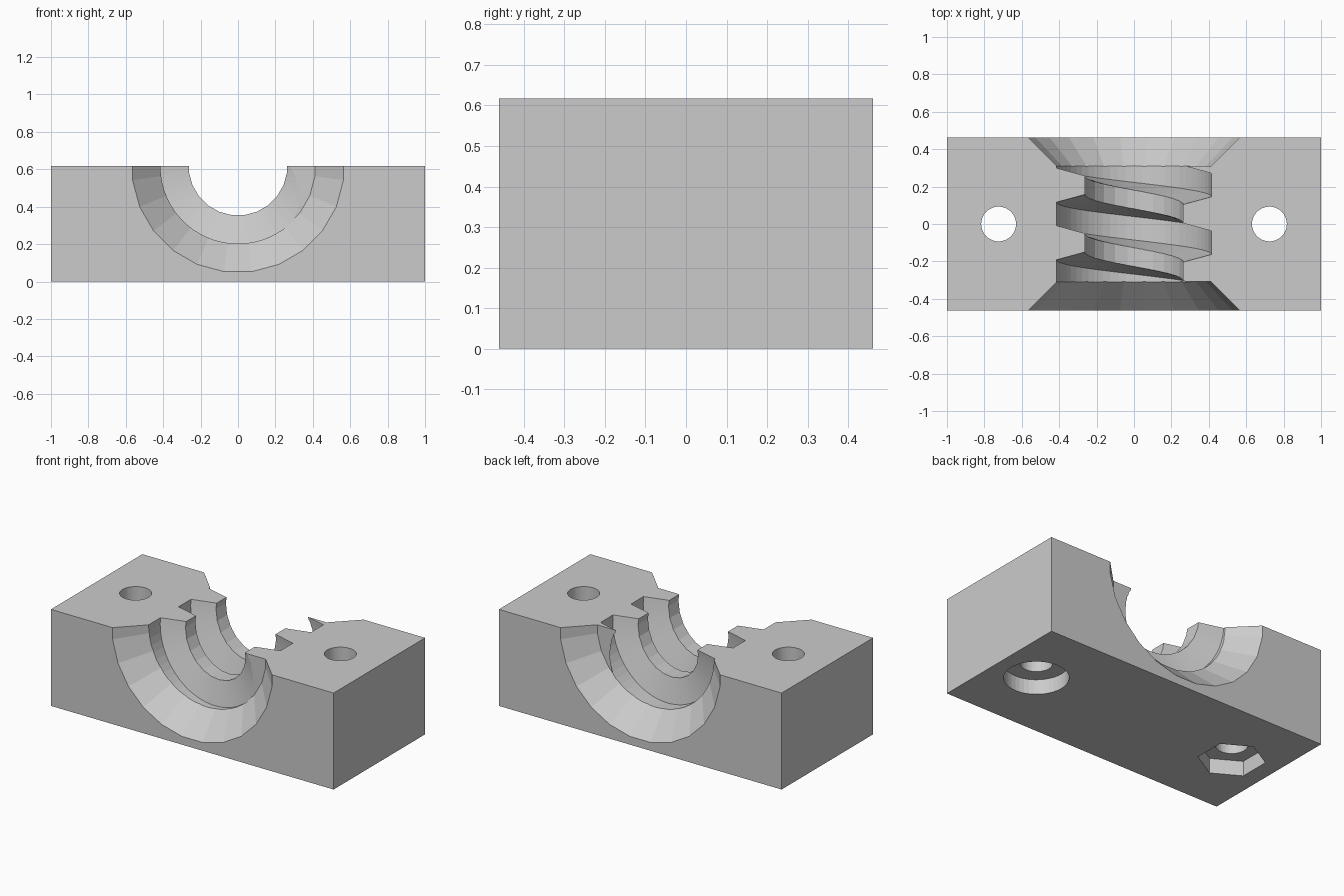
import bpy, bmesh
from math import cos, sin, pi

cube = bpy.data.objects.get("Cube")
if cube:
    bpy.data.objects.remove(cube, do_unlink=True)

WIDTH, DEPTH, HEIGHT = 2.0, 0.924, 0.617
PITCH = 0.308
BORE_R, ROOT_R = 0.264, 0.415
HOLE_X, HOLE_R = 0.724, 0.093
RECESS = 0.095

grey = bpy.data.materials.new("plain grey")
grey.use_nodes = True
colour = (0.6, 0.6, 0.6, 1)
grey.diffuse_color = colour
grey.node_tree.nodes["Principled BSDF"].inputs["Base Color"].default_value = colour


def loft(name, rings):
    """Closed solid skinned through a list of equal-sized point rings."""
    bm = bmesh.new()
    loops = [[bm.verts.new(p) for p in ring] for ring in rings]
    n = len(loops[0])
    for a, b in zip(loops, loops[1:]):
        for i in range(n):
            j = (i + 1) % n
            bm.faces.new((a[i], a[j], b[j], b[i]))
    bm.faces.new(loops[0])
    bm.faces.new(loops[-1])
    bmesh.ops.recalc_face_normals(bm, faces=bm.faces)
    mesh = bpy.data.meshes.new(name)
    bm.to_mesh(mesh)
    bm.free()
    mesh.materials.append(grey)
    obj = bpy.data.objects.new(name, mesh)
    bpy.context.collection.objects.link(obj)
    return obj


def ring_along_y(r, y, n=24):
    angles = [2 * pi * (i + 0.5) / n for i in range(n)]
    return [(r * cos(a), y, HEIGHT + r * sin(a)) for a in angles]


def ring_along_z(x, r, z, n):
    angles = [2 * pi * i / n for i in range(n)]
    return [(x + r * sin(a), r * cos(a), z) for a in angles]


def upright(name, x, r, z0, z1, n=40):
    return loft(name, [ring_along_z(x, r, z, n) for z in (z0, z1)])


def thread_section(turn):
    """Trapezoid groove section at a given turn of the helix."""
    a = 2 * pi * turn
    y = 0.054 - PITCH * turn
    profile = [(0.2, -0.1215), (ROOT_R, -0.0625), (ROOT_R, 0.0625), (0.2, 0.1215)]
    return [(-r * cos(a), y + dy, HEIGHT - r * sin(a)) for r, dy in profile]


# Solid block
hx, hy = WIDTH / 2, DEPTH / 2
corners = [(-hx, -hy), (hx, -hy), (hx, hy), (-hx, hy)]
block = loft("threaded_half_block", [[(x, y, z) for x, y in corners] for z in (0, HEIGHT)])

# Bore and helical groove
cutters = [
    loft("bore_cutter", [ring_along_y(BORE_R, y) for y in (-0.6, 0.6)]),
    loft("thread_cutter", [thread_section(-1.25 + i / 60) for i in range(172)]),
]

# Flared mouths and bolt holes on both sides
for s in (-1, 1):
    cutters.append(loft("mouth_cutter", [
        ring_along_y(ROOT_R, s * PITCH),
        ring_along_y(ROOT_R + 0.252, s * (PITCH + 0.252))]))
    cutters.append(upright("bolt_hole_cutter", s * HOLE_X, HOLE_R, -0.1, HEIGHT + 0.1))

# Round bolt head recess and hexagonal nut recess underneath
cutters.append(upright("head_recess_cutter", HOLE_X, 0.186, -0.1, RECESS))
cutters.append(upright("nut_recess_cutter", -HOLE_X, 0.194, -0.1, RECESS, 6))

# Carve the block, then drop the cutters
for cutter in cutters:
    cutter.hide_render = True
    mod = block.modifiers.new(cutter.name, "BOOLEAN")
    mod.operation = "DIFFERENCE"
    mod.solver = "EXACT"
    mod.object = cutter

bpy.context.view_layer.update()
evaluated = block.evaluated_get(bpy.context.evaluated_depsgraph_get())
carved = bpy.data.meshes.new_from_object(evaluated)
block.modifiers.clear()
block.data = carved
for cutter in cutters:
    bpy.data.objects.remove(cutter, do_unlink=True)
carved.materials.clear()
carved.materials.append(grey)
for face in carved.polygons:
    face.material_index = 0
